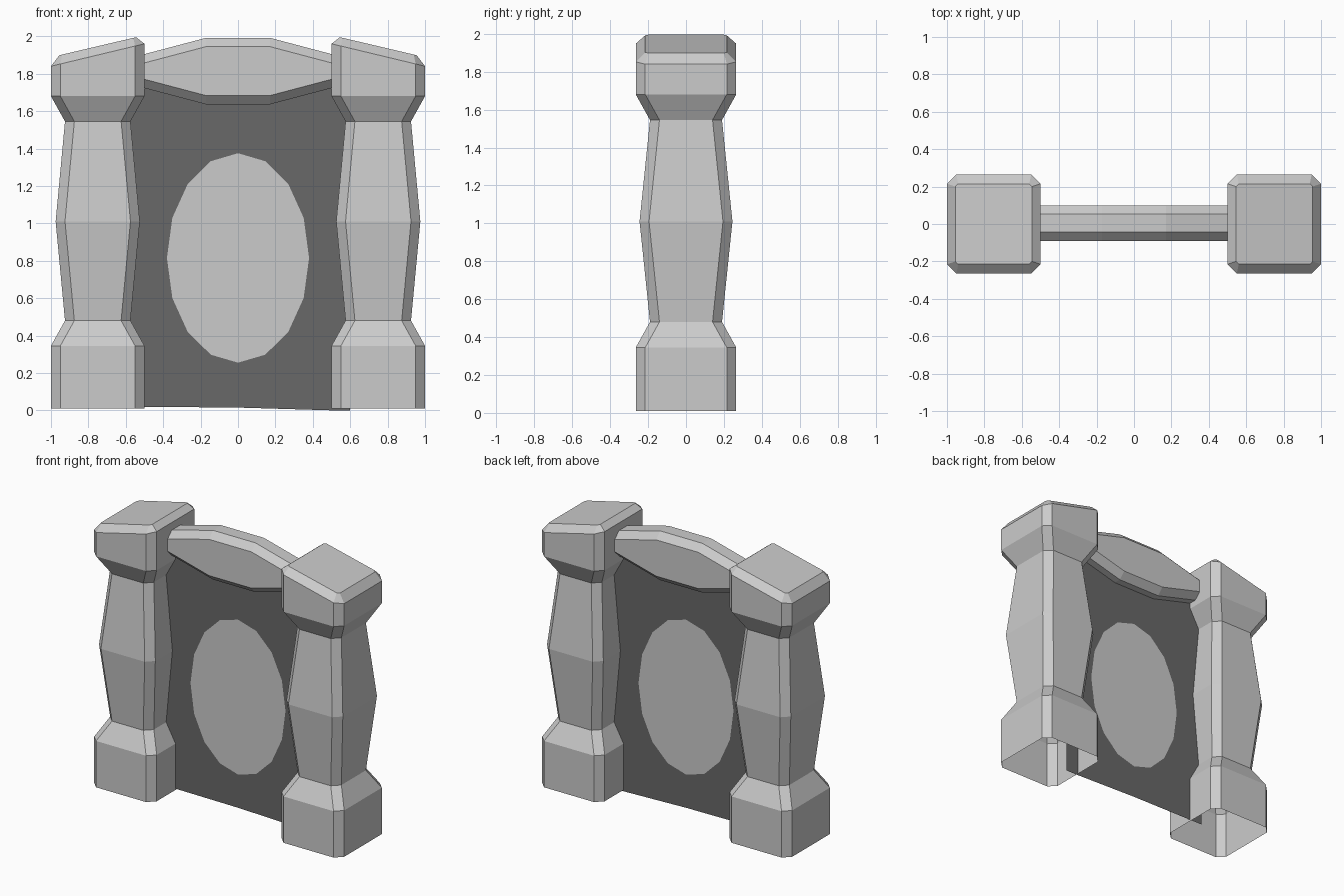
import bpy, bmesh, math

cube = bpy.data.objects.get("Cube")
if cube:
    bpy.data.objects.remove(cube, do_unlink=True)


def material(name, value):
    m = bpy.data.materials.new(name)
    m.use_nodes = True
    colour = (value, value, value, 1)
    m.diffuse_color = colour
    m.node_tree.nodes["Principled BSDF"].inputs["Base Color"].default_value = colour
    return m


stone = material("light_stone", 0.6)
slate = material("dark_slate", 0.14)


def finish(name, bm, *mats):
    mesh = bpy.data.meshes.new(name)
    bm.to_mesh(mesh)
    bm.free()
    for m in mats:
        mesh.materials.append(m)
    ob = bpy.data.objects.new(name, mesh)
    bpy.context.collection.objects.link(ob)
    return ob


def octagon(hx, hy, c):
    """Rectangle with cut corners, counter-clockwise."""
    return [(hx, c - hy), (hx, hy - c), (hx - c, hy), (c - hx, hy),
            (-hx, hy - c), (-hx, c - hy), (c - hx, -hy), (hx - c, -hy)]


def loft(bm, rings):
    """Join successive closed rings of points with quads."""
    loops = [[bm.verts.new(p) for p in ring] for ring in rings]
    for a, b in zip(loops, loops[1:]):
        for i in range(len(a)):
            j = (i + 1) % len(a)
            bm.faces.new((a[i], a[j], b[j], b[i]))
    return loops


# Pillars: half width, half depth, corner cut, height, slope toward the centre
SECTIONS = [(0.25, 0.265, 0.05, 0.01, 0), (0.25, 0.265, 0.05, 0.345, 0),
            (0.175, 0.19, 0.05, 0.48, 0), (0.225, 0.245, 0.05, 1.01, 0),
            (0.175, 0.19, 0.05, 1.545, 0), (0.25, 0.265, 0.05, 1.68, 0),
            (0.25, 0.265, 0.05, 1.9, 0.24), (0.205, 0.215, 0.015, 1.947, 0.235)]


def pillar(name, side):
    bm = bmesh.new()
    rings = [[(side * 0.75 + x, y, z - side * slope * x)
              for x, y in octagon(hx, hy, c)]
             for hx, hy, c, z, slope in SECTIONS]
    loops = loft(bm, rings)
    bm.faces.new(loops[-1])
    return finish(name, bm, stone)


pillar("left_pillar", 1)
pillar("right_pillar", -1)

# Lintel: cut-corner section swept along a slightly flared bar
bm = bmesh.new()
stations = [(-0.56, 0.075), (-0.17, 0.178), (0.17, 0.178), (0.56, 0.075)]
loops = loft(bm, [[(x, 0.005 + y, 1.814 + z) for y, z in octagon(0.095, hz, 0.047)]
                  for x, hz in stations])
bm.faces.new(loops[0][::-1])
bm.faces.new(loops[-1])
finish("lintel", bm, stone)

# Back panel: one thin sheet with an oval let into it
bm = bmesh.new()
oval = [bm.verts.new((0.38 * math.sin(a), 0, 0.815 + 0.56 * math.cos(a)))
        for a in (math.tau * i / 16 for i in range(16))]
outer = [bm.verts.new((x, 0, z)) for x, z in
         [(-0.6, 0.02), (0, 0.015), (0.51, 0), (0.6, 0),
          (0.6, 1.72), (-0.6, 1.72)]]
edges = [bm.edges.new((ring[i - 1], ring[i]))
         for ring in (oval, outer) for i in range(len(ring))]
bmesh.ops.triangle_fill(bm, edges=edges, use_beauty=True)
inside = [f for f in bm.faces if all(v in oval for v in f.verts)]
bmesh.ops.delete(bm, geom=inside, context='FACES_ONLY')
bm.faces.new(oval).material_index = 1
bmesh.ops.recalc_face_normals(bm, faces=bm.faces)
finish("panel", bm, slate, stone)
